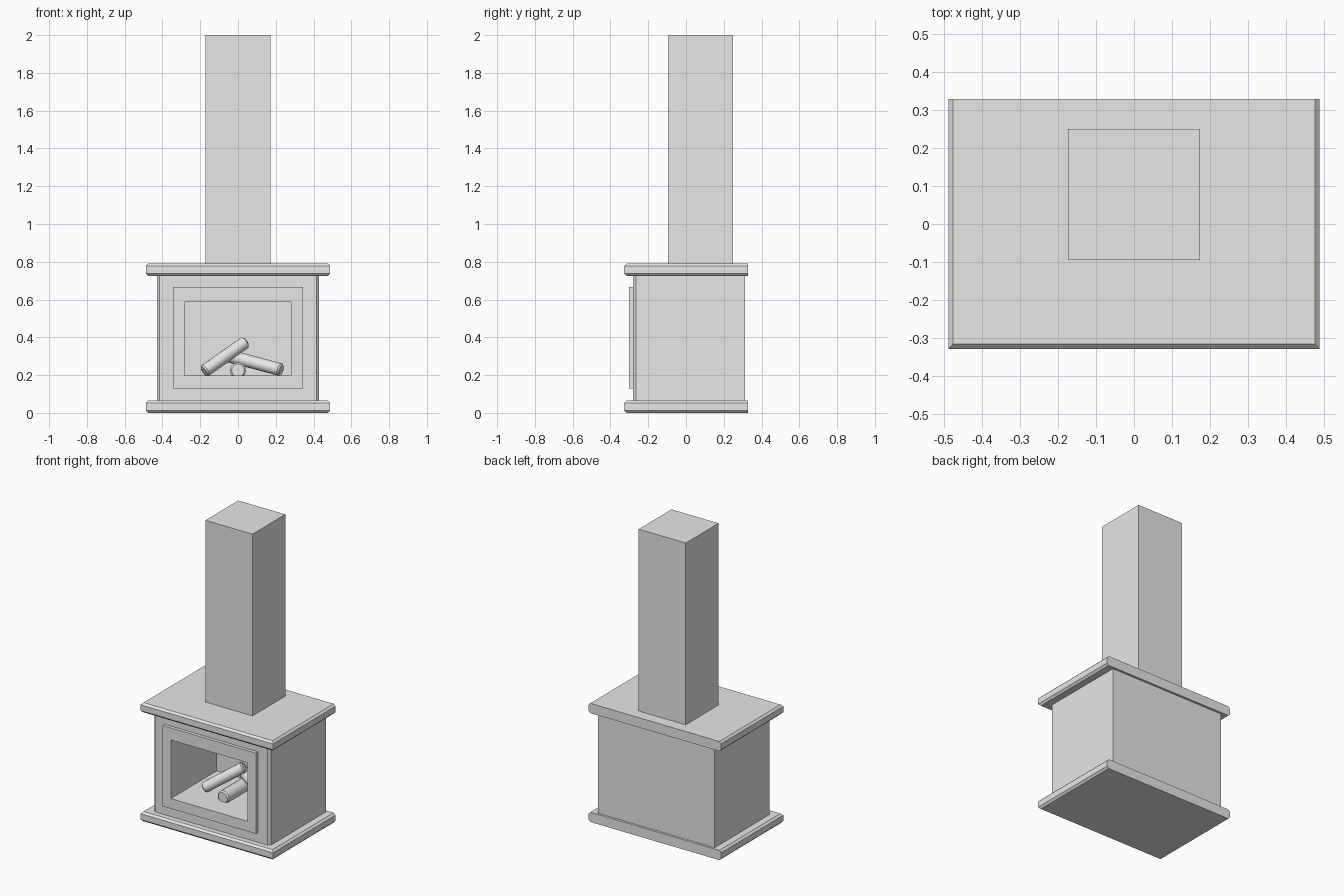
import bpy
import bmesh
from mathutils import Vector

old = bpy.data.objects.get("Cube")
if old:
    bpy.data.objects.remove(old, do_unlink=True)

# One plain grey for the whole stove
grey = bpy.data.materials.new("plain_grey")
grey.use_nodes = True
colour = (0.8, 0.8, 0.8, 1)
grey.diffuse_color = colour
grey.node_tree.nodes["Principled BSDF"].inputs["Base Color"].default_value = colour


def finish(name, bm):
    mesh = bpy.data.meshes.new(name)
    bm.to_mesh(mesh)
    bm.free()
    mesh.materials.append(grey)
    obj = bpy.data.objects.new(name, mesh)
    bpy.context.collection.objects.link(obj)
    return obj


def box(name, x, y, z, chamfer=0, pick=None):
    """Box of half width x, spanning y and z, with picked edges chamfered."""
    bm = bmesh.new()
    bmesh.ops.create_cube(bm, size=1)
    for v in bm.verts:
        v.co = (2 * x * v.co.x,
                y[0] + (v.co.y + 0.5) * (y[1] - y[0]),
                z[0] + (v.co.z + 0.5) * (z[1] - z[0]))
    if pick:
        edges = [e for e in bm.edges if pick(e.verts[0].co, e.verts[1].co)]
        bmesh.ops.bevel(bm, geom=edges, offset=chamfer, segments=1, affect='EDGES')
    return finish(name, bm)


def slab_rim(a, b):
    # Horizontal edges, except those along the back
    return abs(a.z - b.z) < 1e-4 and min(a.y, b.y) < 0


def front_corner(a, b):
    return abs(a.z - b.z) > 0.1 and a.y < 0


def cut(obj, cutter):
    mod = obj.modifiers.new("opening", 'BOOLEAN')
    mod.operation = 'DIFFERENCE'
    mod.solver = 'EXACT'
    mod.object = cutter
    bpy.context.view_layer.objects.active = obj
    bpy.ops.object.modifier_apply(modifier=mod.name)


def log(name, start, end, radius):
    a, b = Vector(start), Vector(end)
    bm = bmesh.new()
    bmesh.ops.create_cone(bm, cap_ends=True, segments=16, radius1=radius,
                          radius2=radius, depth=(b - a).length)
    rims = [e for e in bm.edges if abs(e.verts[0].co.z - e.verts[1].co.z) < 1e-4]
    bmesh.ops.bevel(bm, geom=rims, offset=0.008, segments=1, affect='EDGES')
    obj = finish(name, bm)
    obj.location = (a + b) / 2
    obj.rotation_mode = 'QUATERNION'
    obj.rotation_quaternion = (b - a).to_track_quat('Z', 'Y')
    bpy.ops.object.select_all(action='DESELECT')
    obj.select_set(True)
    bpy.context.view_layer.objects.active = obj
    bpy.ops.object.shade_smooth_by_angle(angle=0.55)


# Base, mantel and flue
for part, bottom in (("base_slab", 0), ("top_slab", 0.725)):
    box(part, 0.488, (-0.328, 0.328), (bottom, bottom + 0.065), 0.013, slab_rim)
box("chimney", 0.173, (-0.095, 0.25), (0.79, 2))

# Firebox and door frame share one opening
body = box("firebox", 0.43, (-0.28, 0.313), (0.065, 0.725), 0.015, front_corner)
frame = box("door_frame", 0.343, (-0.302, -0.28), (0.13, 0.667))
opening = box("opening_cutter", 0.283, (-0.4, 0.18), (0.197, 0.587))
opening.hide_render = True
cut(body, opening)
cut(frame, opening)
bpy.data.objects.remove(opening, do_unlink=True)

# Stacked logs
log("leaning_log", (-0.18, -0.1, 0.22), (0.04, 0.01, 0.375), 0.034)
log("rear_log", (-0.08, 0.12, 0.31), (0.23, -0.03, 0.228), 0.034)
log("lower_log", (0, -0.16, 0.225), (0, 0.14, 0.225), 0.042)
